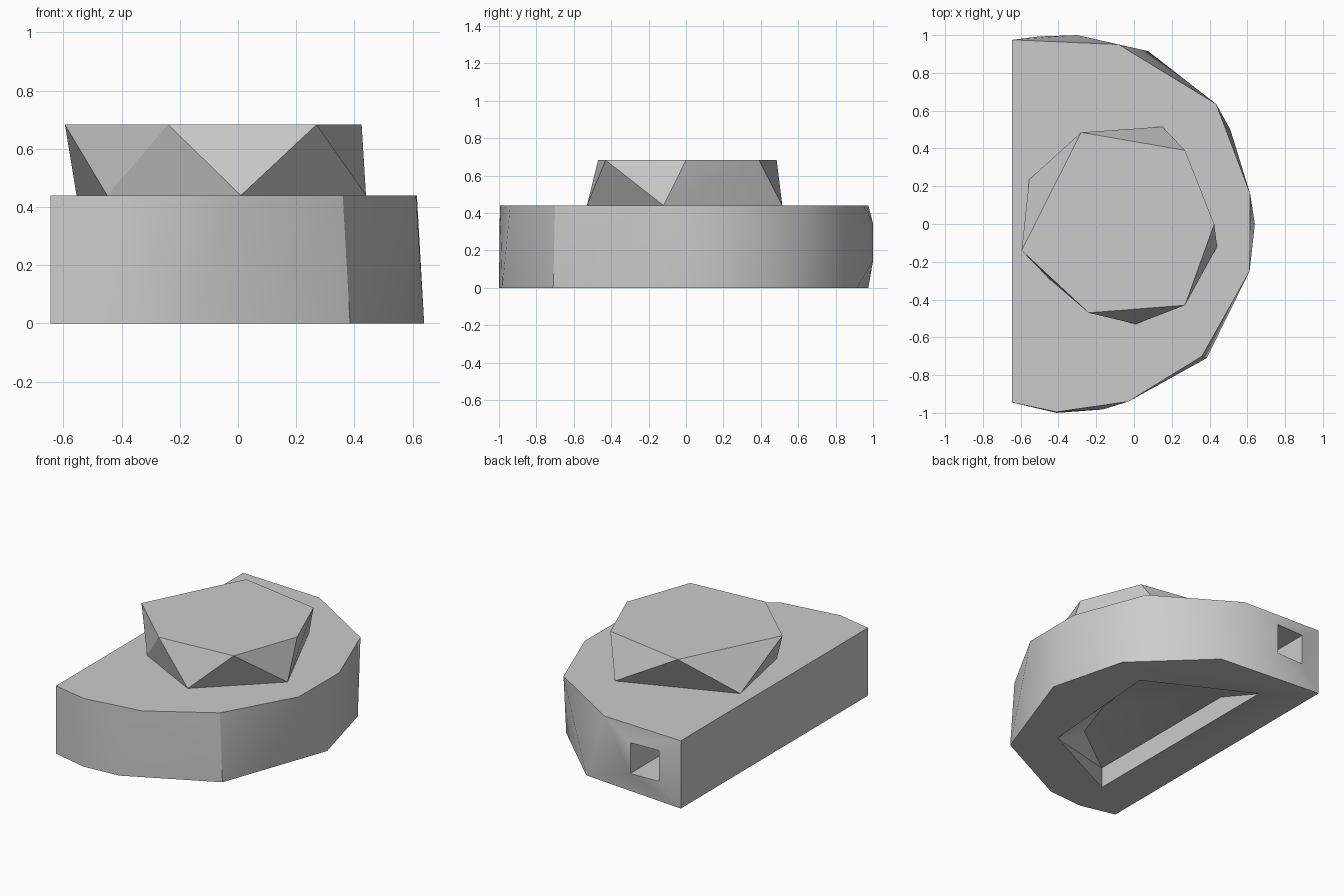
import bpy, bmesh, math

if "Cube" in bpy.data.objects:
    bpy.data.objects.remove(bpy.data.objects["Cube"], do_unlink=True)

grey = bpy.data.materials.new("light grey")
grey.use_nodes = True
grey.diffuse_color = (0.6, 0.6, 0.6, 1)
grey.node_tree.nodes["Principled BSDF"].inputs["Base Color"].default_value = (0.6, 0.6, 0.6, 1)


def ring(points, z):
    return [(x, y, z) for x, y in points]


def faceted_solid(name, points):
    """Convex faceted block spanning the given corner points."""
    bm = bmesh.new()
    for p in points:
        bm.verts.new(p)
    bmesh.ops.convex_hull(bm, input=bm.verts)
    bmesh.ops.dissolve_limit(bm, angle_limit=math.radians(0.5), verts=bm.verts, edges=bm.edges)
    bmesh.ops.recalc_face_normals(bm, faces=bm.faces)
    mesh = bpy.data.meshes.new(name)
    bm.to_mesh(mesh)
    bm.free()
    mesh.materials.append(grey)
    obj = bpy.data.objects.new(name, mesh)
    bpy.context.collection.objects.link(obj)
    return obj


def activate(obj):
    bpy.ops.object.select_all(action='DESELECT')
    obj.select_set(True)
    bpy.context.view_layer.objects.active = obj


def carve(obj, cutter):
    mod = obj.modifiers.new("carve", 'BOOLEAN')
    mod.operation = 'DIFFERENCE'
    mod.solver = 'EXACT'
    mod.object = cutter
    activate(obj)
    bpy.ops.object.modifier_apply(modifier=mod.name)
    bpy.data.objects.remove(cutter, do_unlink=True)


def smooth(obj, degrees):
    activate(obj)
    bpy.ops.object.shade_smooth_by_angle(angle=math.radians(degrees))


# Half-round base, slightly different outline on top and bottom
base_top = [(-.645, .975), (-.08, .95), (.435, .635), (.615, .16), (.612, -.25),
            (.36, -.70), (-.03, -.94), (-.41, -.995), (-.645, -.945)]
base_bottom = [(-.645, .975), (.075, .915), (.51, .5), (.64, 0), (.385, -.71),
               (-.165, -.982), (-.41, -1.0), (-.645, -.945)]
socket_rim = [(-.5, .993), (-.3, 1.0)]
base = faceted_solid("base", ring(base_top, .44) + ring(base_bottom, 0)
                     + ring(socket_rim, .145) + ring(socket_rim, .345))

# Square socket in the back end
socket = [(x, y) for x in (-.5, -.3) for y in (.6, 1.1)]
carve(base, faceted_solid("socket_cutter", ring(socket, .145) + ring(socket, .345)))

# Tapered hollow underneath, with a half-round ceiling
opening = [(-.37, .74), (-.37, -.745), (.22, -.46), (.29, .40)]
ceiling = [(-.37, .38), (-.37, -.745), (0, -.47), (.10, -.17), (.15, .21)]
carve(base, faceted_solid("hollow_cutter", ring(opening, -.001) + ring(ceiling, .135)))
smooth(base, 28)

# Faceted cap
cap_top = [(-.28, .485), (.27, .39), (.425, 0), (.27, -.43), (-.24, -.47), (-.595, -.14)]
cap_bottom = [(.15, .515), (.44, -.12), (.01, -.53), (-.45, -.29), (-.555, .235)]
cap = faceted_solid("cap", ring(cap_top, .683) + ring(cap_bottom, .44))
smooth(cap, 15)
